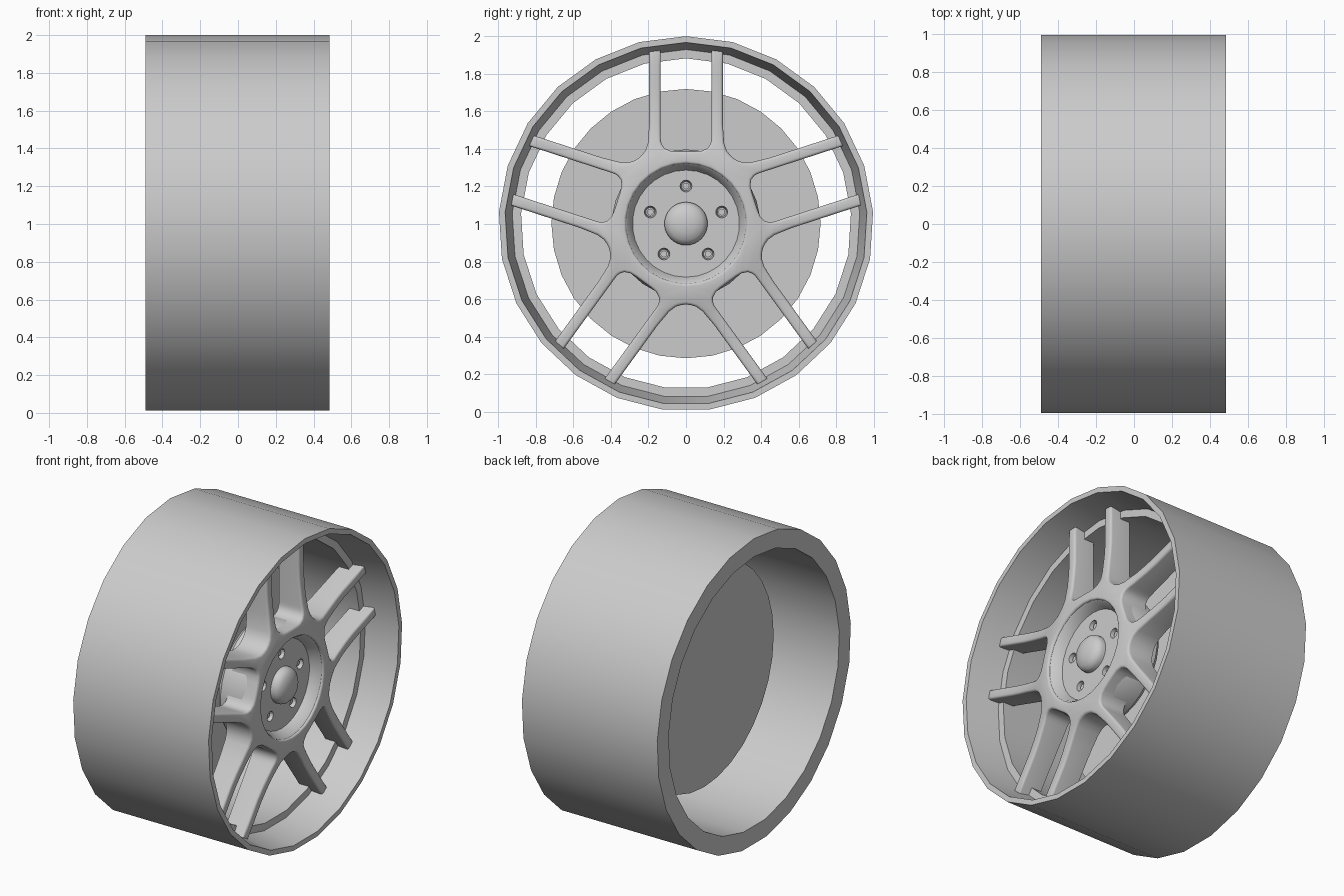
import bpy, bmesh, math

if "Cube" in bpy.data.objects:
    bpy.data.objects.remove(bpy.data.objects["Cube"])

CZ = 1.002  # axle height
grey = bpy.data.materials.new("wheel_grey")
grey.diffuse_color = (0.6, 0.6, 0.6, 1)
grey.use_nodes = True
grey.node_tree.nodes["Principled BSDF"].inputs["Base Color"].default_value = grey.diffuse_color


def finish(bm, name, angle=35, smooth=True):
    bmesh.ops.remove_doubles(bm, verts=bm.verts, dist=1e-5)
    bmesh.ops.recalc_face_normals(bm, faces=bm.faces)
    me = bpy.data.meshes.new(name)
    bm.to_mesh(me)
    bm.free()
    ob = bpy.data.objects.new(name, me)
    bpy.context.collection.objects.link(ob)
    me.materials.append(grey)
    for o in bpy.context.selected_objects:
        o.select_set(False)
    ob.select_set(True)
    bpy.context.view_layer.objects.active = ob
    if smooth:
        bpy.ops.object.shade_smooth_by_angle(angle=math.radians(angle))
    return ob


def lathe(bm, profile, n, closed=False, cy=0.0, cz=CZ):
    """Spin (radius, x) points about an axis parallel to x."""
    rings = []
    for i in range(n):
        t = 2 * math.pi * i / n
        rings.append([bm.verts.new((x, cy + r * math.sin(t), cz + r * math.cos(t)))
                      for r, x in profile])
    m = len(profile)
    for i in range(n):
        a, b = rings[i], rings[(i + 1) % n]
        for j in range(m if closed else m - 1):
            k = (j + 1) % m
            ra, rb = profile[j][0], profile[k][0]
            if ra == 0 and rb == 0:
                continue
            if ra == 0:
                bm.faces.new((a[j], a[k], b[k]))
            elif rb == 0:
                bm.faces.new((a[j], a[k], b[j]))
            else:
                bm.faces.new((a[j], a[k], b[k], b[j]))


def lathed(name, profile, n, closed=False):
    bm = bmesh.new()
    lathe(bm, profile, n, closed)
    return finish(bm, name)


# Rim barrel with stepped front lip
lathed("rim_barrel", [(.998, -.49), (.998, .485), (.965, .485), (.927, .27),
                      (.88, .27), (.88, -.49)], 25, True)

# Brake disc behind the spokes
lathed("brake_disc", [(0, -.13), (.717, -.13), (.717, -.11), (0, -.11)], 32)

# Hub with recessed dish
hub = lathed("hub", [(0, .12), (.37, .12), (.395, .15), (.395, .3), (.36, .37),
                     (.325, .385), (.312, .375), (.285, .315), (0, .315)], 30)

# Bolt holes cut in the hub, with a bolt inside each
cut_bm, bolt_bm = bmesh.new(), bmesh.new()
for i in range(5):
    t = 2 * math.pi * i / 5
    y, z = .2 * math.sin(t), CZ + .2 * math.cos(t)
    lathe(cut_bm, [(0, .265), (.024, .265), (.034, .33), (0, .33)], 16, cy=y, cz=z)
    lathe(bolt_bm, [(0, .255), (.018, .255), (.018, .298), (0, .298)], 12, cy=y, cz=z)
cutter = finish(cut_bm, "bolt_hole_cutter", smooth=False)
cutter.hide_render = True
finish(bolt_bm, "bolts")
mod = hub.modifiers.new("holes", 'BOOLEAN')
mod.object = cutter
mod.operation = 'DIFFERENCE'
mod.solver = 'EXACT'
hub.select_set(True)
bpy.context.view_layer.objects.active = hub
while hub.modifiers[0].name != "holes":
    bpy.ops.object.modifier_move_up(modifier="holes")
bpy.ops.object.modifier_apply(modifier="holes")
bpy.data.objects.remove(cutter)

# Domed centre cap
lathed("centre_cap", [(0, .30), (.115, .30), (.115, .335), (.108, .355), (.088, .373),
                      (.05, .386), (0, .391)], 32)


# Spokes: one half pair as a strip, mirrored and repeated five times
def polar(r, deg):
    return (r * math.cos(math.radians(deg)), r * math.sin(math.radians(deg)))


side_a = [(.385, 0), (.385, .05), (.388, .085), (.402, .115), (.422, .129),
          (.44, .134), (.46, .135), (.49, .135)]
side_b = [polar(.32, 0), polar(.32, 12), polar(.32, 24), polar(.32, 36),
          polar(.43, 36), (.367, .233), (.39, .216), (.43, .203)]
for u in (.53, .6, .68, .76, .84, .925):
    side_a.append((u, .135))
    side_b.append((u, .196))

HEIGHTS = [(.30, .395), (.36, .398), (.42, .385), (.5, .366), (.6, .352),
           (.7, .344), (.95, .342)]


def front(r):
    for (r0, h0), (r1, h1) in zip(HEIGHTS, HEIGHTS[1:]):
        if r <= r1:
            return h0 + (h1 - h0) * (r - r0) / (r1 - r0)
    return HEIGHTS[-1][1]


bm = bmesh.new()
for i in range(5):
    t = 2 * math.pi * i / 5
    for s in (1, -1):
        rows = []
        for pair in zip(side_a, side_b):
            row = []
            for u, v in pair:
                y = u * math.sin(t) + s * v * math.cos(t)
                z = u * math.cos(t) - s * v * math.sin(t)
                row.append(bm.verts.new((front(math.hypot(u, v)), y, CZ + z)))
            rows.append(row)
        for (a0, b0), (a1, b1) in zip(rows, rows[1:]):
            bm.faces.new((a0, a1, b1, b0) if s > 0 else (a0, b0, b1, a1))
bmesh.ops.remove_doubles(bm, verts=bm.verts, dist=1e-4)
back = bmesh.ops.extrude_face_region(bm, geom=bm.faces[:], use_keep_orig=True)
for g in back["geom"]:
    if isinstance(g, bmesh.types.BMVert):
        g.co.x = .2
bmesh.ops.recalc_face_normals(bm, faces=bm.faces)

# Round the front edges of the spokes
edges = [e for e in bm.edges if len(e.link_faces) == 2
         and e.calc_face_angle(0) > math.radians(50)
         and all(v.co.x > .3 for v in e.verts)]
bmesh.ops.bevel(bm, geom=edges, offset=.016, segments=3, profile=.5,
                affect='EDGES', clamp_overlap=True)
finish(bm, "spokes", 45)
